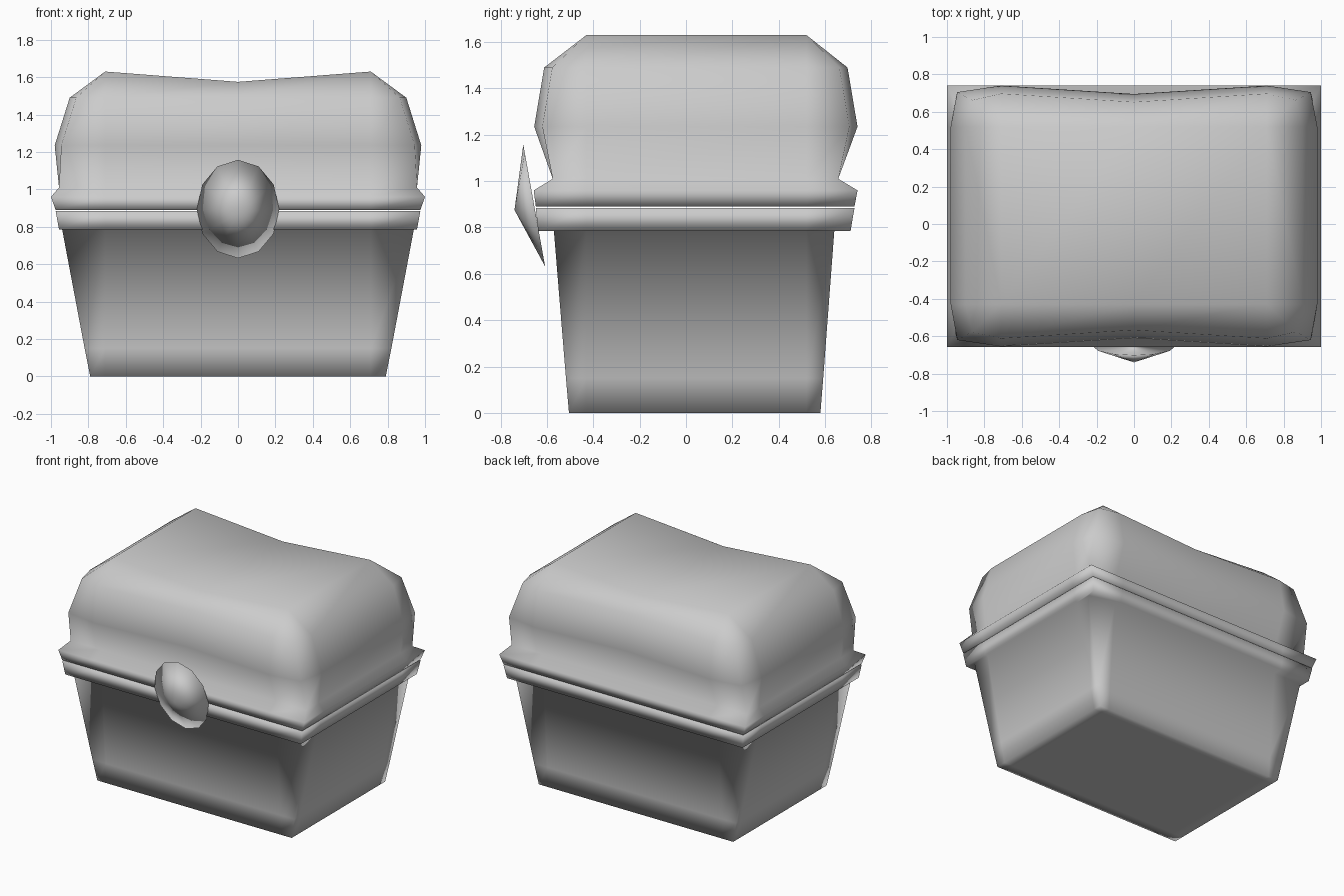
import bpy, bmesh, math
from mathutils import Vector

cube = bpy.data.objects.get("Cube")
if cube:
    bpy.data.objects.remove(cube, do_unlink=True)

grey = bpy.data.materials.new("plain grey")
grey.use_nodes = True
COLOUR = (0.6, 0.6, 0.6, 1)
grey.diffuse_color = COLOUR
grey.node_tree.nodes["Principled BSDF"].inputs["Base Color"].default_value = COLOUR

# Edge loops shared by base and lid
LX, LY0, LY1 = 0.71, -0.43, 0.52


def finish(name, bm):
    bmesh.ops.recalc_face_normals(bm, faces=bm.faces)
    mesh = bpy.data.meshes.new(name)
    bm.to_mesh(mesh)
    bm.free()
    mesh.materials.append(grey)
    mesh.shade_smooth()
    obj = bpy.data.objects.new(name, mesh)
    bpy.context.collection.objects.link(obj)
    return obj


def ring(bm, z, hx, y0, y1, inset=0, pull=0):
    """Rectangular loop with drawn-in corners and pinched long sides."""
    cx, f, b = hx - inset, y0 + inset, y1 - inset
    front = [(-cx, f), (-LX, y0), (0, y0 + pull), (LX, y0), (cx, f)]
    back = [(cx, b), (LX, y1), (0, y1 - pull), (-LX, y1), (-cx, b)]
    outline = front + [(hx, LY0), (hx, LY1)] + back + [(-hx, LY1), (-hx, LY0)]
    return [bm.verts.new((x, y, z)) for x, y in outline]


def cap(bm, loop, z, dip=0):
    """Close a loop with a flat or dipped panel and a border strip."""
    xs = (-LX, 0, LX)
    a, b, c = [bm.verts.new((x, LY0, z if x else z - dip)) for x in xs]
    f, e, d = [bm.verts.new((x, LY1, z if x else z - dip)) for x in xs]
    inner = [a, a, b, c, c, c, d, d, d, e, f, f, f, a]
    bridge(bm, loop, inner)
    bm.faces.new((a, b, e, f))
    bm.faces.new((b, c, d, e))


def bridge(bm, lower, upper):
    n = len(lower)
    for i in range(n):
        j = (i + 1) % n
        corners = [lower[i], lower[j], upper[j], upper[i]]
        bm.faces.new(list(dict.fromkeys(corners)))


def shell(name, sections, bottom_z, top_z, dip=0):
    bm = bmesh.new()
    rings = [ring(bm, *s) for s in sections]
    for lower, upper in zip(rings, rings[1:]):
        bridge(bm, lower, upper)
    cap(bm, rings[0], bottom_z)
    cap(bm, rings[-1], top_z, dip)
    return finish(name, bm)


# Tapered base with overhanging rim
shell("chest_base", [
    (0, 0.79, -0.505, 0.58),
    (0.15, 0.82, -0.518, 0.592),
    (0.785, 0.94, -0.57, 0.64),
    (0.785, 0.957, -0.638, 0.71),
    (0.884, 0.975, -0.648, 0.727),
], 0, 0.884)

# Lid with flared lip and bulging, saddle-shaped top
shell("chest_lid", [
    (0.89, 0.975, -0.648, 0.727),
    (0.96, 1.0, -0.657, 0.74),
    (1.01, 0.957, -0.575, 0.657),
    (1.235, 0.98, -0.655, 0.74, 0.035, 0.045),
    (1.49, 0.90, -0.612, 0.697, 0.035, 0.045),
], 0.89, 1.63, 0.055)

# Tilted oval clasp: shallow twelve-sided cone
bm = bmesh.new()
rim = []
for i in range(12):
    t = math.tau * i / 12
    rim.append(bm.verts.new((0.22 * math.sin(t), -0.655 - 0.047 * math.cos(t),
                             0.895 + 0.263 * math.cos(t))))
tip = bm.verts.new(Vector((0, -0.74, 0.875)))
for i in range(12):
    bm.faces.new((rim[i], rim[(i + 1) % 12], tip))
bm.faces.new(rim[::-1])
clasp = finish("front_clasp", bm)
